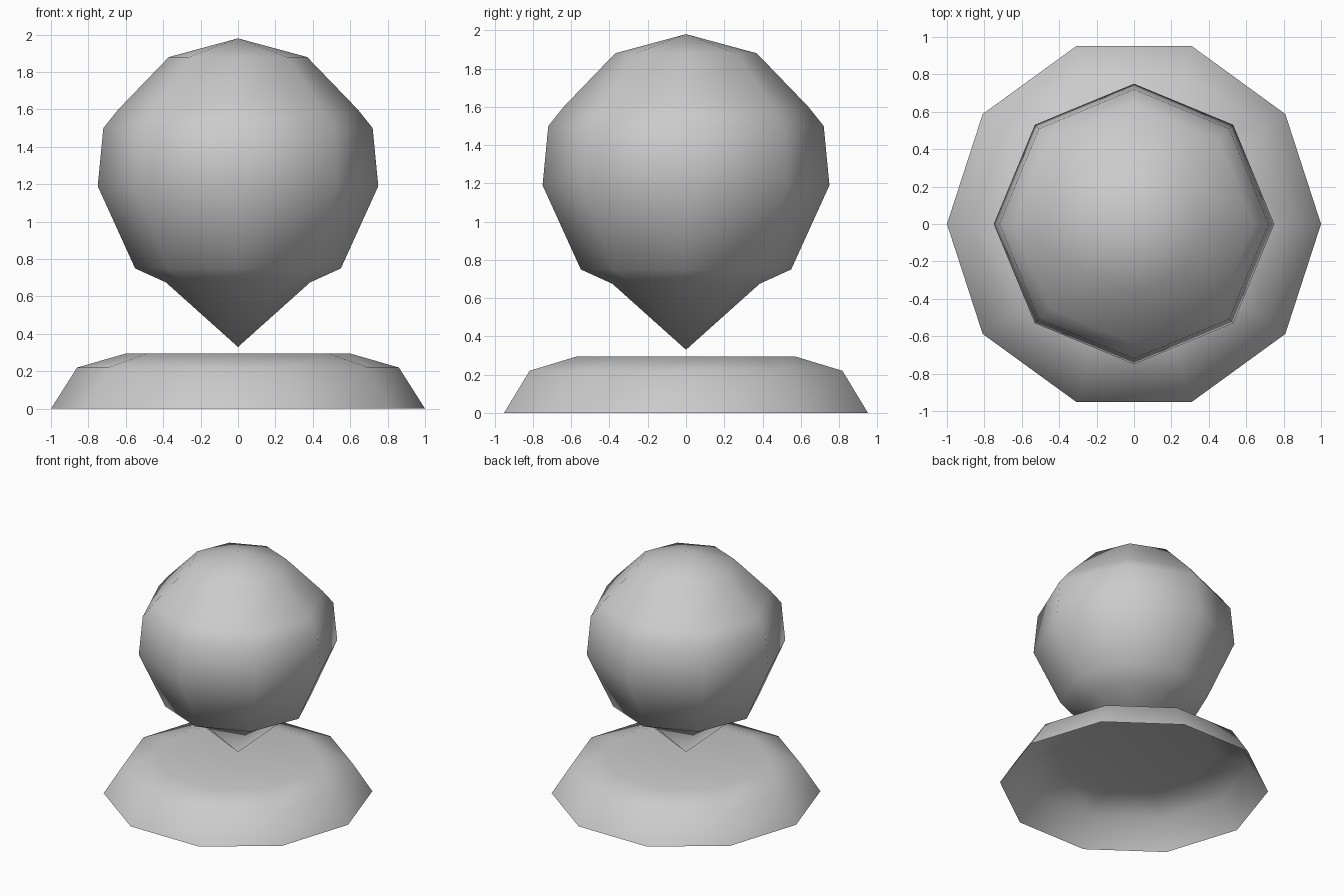
import bpy
import bmesh
from math import cos, sin, tau

cube = bpy.data.objects.get("Cube")
if cube:
    bpy.data.objects.remove(cube, do_unlink=True)

# Plain grey for both parts
grey = bpy.data.materials.new("plain_grey")
grey.use_nodes = True
colour = (0.6, 0.6, 0.6, 1)
grey.diffuse_color = colour
grey.node_tree.nodes["Principled BSDF"].inputs["Base Color"].default_value = colour


def lathe(name, sides, profile):
    """Spin (radius, height) points listed bottom to top; radius 0 makes a pole."""
    bm = bmesh.new()
    rings = []
    for r, z in profile:
        count = sides if r else 1
        rings.append([bm.verts.new((r * cos(tau * i / sides), r * sin(tau * i / sides), z))
                      for i in range(count)])
    for low, high in zip(rings, rings[1:]):
        for i in range(sides):
            j = i + 1
            corners = [low[i % len(low)], low[j % len(low)],
                       high[j % len(high)], high[i % len(high)]]
            bm.faces.new(list(dict.fromkeys(corners)))
    for face in bm.faces:
        face.smooth = True
    mesh = bpy.data.meshes.new(name)
    bm.to_mesh(mesh)
    bm.free()
    mesh.materials.append(grey)
    obj = bpy.data.objects.new(name, mesh)
    bpy.context.collection.objects.link(obj)
    return obj


# Hollow base, open underneath, with a shallow dished top
lathe("base", 10, [(1, 0), (0.86, 0.22), (0.6, 0.295), (0, 0.22)])

# Faceted ball tapering to a point below
lathe("ball", 8, [(0, 0.33), (0.385, 0.675), (0.55, 0.75), (0.75, 1.19),
                  (0.72, 1.5), (0.64, 1.6), (0.37, 1.88), (0, 1.98)])
